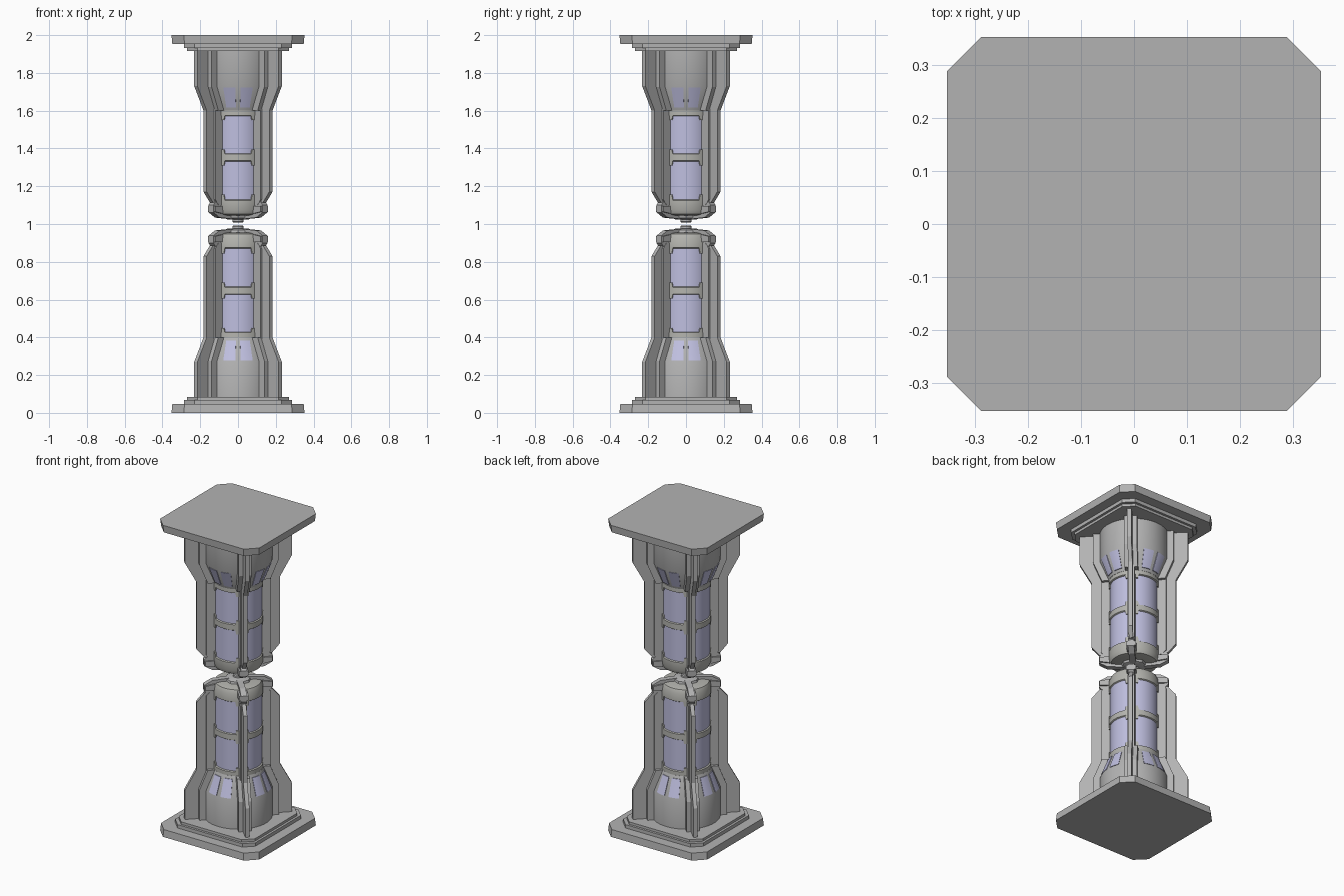
import bpy, bmesh, math
from mathutils import Matrix, Vector

if "Cube" in bpy.data.objects:
    bpy.data.objects.remove(bpy.data.objects["Cube"])


def mat(name, rgb):
    m = bpy.data.materials.new(name)
    m.diffuse_color = (*rgb, 1)
    m.use_nodes = True
    m.node_tree.nodes["Principled BSDF"].inputs["Base Color"].default_value = m.diffuse_color
    return m


GREY = mat("steel_grey", (0.45, 0.45, 0.45))
WARM = mat("warm_grey", (0.46, 0.46, 0.43))
BLUE = mat("pale_blue", (0.52, 0.52, 0.74))


def finish(name, bm, material, smooth=False):
    """Lower-half part, mirrored upward about z = 1."""
    bmesh.ops.recalc_face_normals(bm, faces=bm.faces)
    bm.transform(Matrix.Translation((0, 0, -1)))
    me = bpy.data.meshes.new(name)
    bm.to_mesh(me)
    bm.free()
    me.materials.append(material)
    if smooth:
        for p in me.polygons:
            p.use_smooth = True
        me.set_sharp_from_angle(angle=math.radians(30))
    ob = bpy.data.objects.new(name, me)
    ob.location.z = 1
    bpy.context.collection.objects.link(ob)
    md = ob.modifiers.new("mirror_up", 'MIRROR')
    md.use_axis = (False, False, True)
    md.use_mirror_merge = False
    return ob


def lathe(name, profile, material, n=48):
    bm = bmesh.new()
    rings = [[bm.verts.new((r * math.cos(i * math.tau / n), r * math.sin(i * math.tau / n), z))
              for i in range(n)] for r, z in profile]
    for a, b in zip(rings, rings[1:]):
        for i in range(n):
            j = (i + 1) % n
            bm.faces.new((a[i], a[j], b[j], b[i]))
    bm.faces.new(rings[0])
    bm.faces.new(rings[-1])
    return finish(name, bm, material, True)


def arc_plates(name, spans, r0, z0, r1, z1, t, material, steps=6, taper=0):
    """Curved plates following a cone; spans are (start, end) degrees."""
    bm = bmesh.new()
    for a0, a1 in spans:
        cols = []
        for i in range(steps + 1):
            f = i / steps
            lo = math.radians(a0 + (a1 - a0) * f)
            hi = math.radians(a0 + taper + (a1 - a0 - 2 * taper) * f)
            cols.append([bm.verts.new((r * math.cos(a), r * math.sin(a), z))
                         for r, z, a in ((r0, z0, lo), (r0 + t, z0, lo),
                                         (r1 + t, z1, hi), (r1, z1, hi))])
        for a, b in zip(cols, cols[1:]):
            for k in range(4):
                bm.faces.new((a[k], a[(k + 1) % 4], b[(k + 1) % 4], b[k]))
        bm.faces.new(cols[0])
        bm.faces.new(cols[-1])
    return finish(name, bm, material, True)


def fins(name, profile, half, material):
    """Radial (r, z) outline thickened and repeated on the four diagonals."""
    bm = bmesh.new()
    for k in range(4):
        rot = Matrix.Rotation(math.radians(45 + 90 * k), 3, 'Z')
        a, b = [[bm.verts.new(rot @ Vector((r, s * half, z))) for r, z in profile]
                for s in (-1, 1)]
        bm.faces.new(a)
        bm.faces.new(b)
        for i in range(len(a)):
            j = (i + 1) % len(a)
            bm.faces.new((a[i], a[j], b[j], b[i]))
    return finish(name, bm, material)


def plate(name, h, c, z0, z1, inset=0):
    """Square slab with clipped corners."""
    bm = bmesh.new()
    rows = []
    for z, e in ((z0, h), (z1, h - inset)):
        k = e - c
        pts = [(e, -k), (e, k), (k, e), (-k, e), (-e, k), (-e, -k), (-k, -e), (k, -e)]
        rows.append([bm.verts.new((x, y, z)) for x, y in pts])
    a, b = rows
    bm.faces.new(a)
    bm.faces.new(b)
    for i in range(8):
        j = (i + 1) % 8
        bm.faces.new((a[i], a[j], b[j], b[i]))
    return finish(name, bm, GREY)


# Stepped end plates
plate("end_plate", 0.352, 0.065, 0.0, 0.046, 0.004)
plate("middle_step", 0.285, 0.055, 0.046, 0.068)
plate("inner_step", 0.27, 0.055, 0.068, 0.084)

# Bell-shaped foot, glass tube and rounded tube end
lathe("bell_foot", [(0.2, 0.08), (0.2, 0.27), (0.148, 0.4), (0.13, 0.4)], GREY)
lathe("glass_tube", [(0.139, 0.39), (0.139, 0.89)], BLUE)
lathe("lower_collar", [(0.147, 0.395), (0.147, 0.425), (0.138, 0.43)], WARM)
lathe("middle_band", [(0.138, 0.625), (0.146, 0.63), (0.146, 0.665), (0.138, 0.67)], WARM)
lathe("tube_end", [(0.138, 0.87), (0.146, 0.875), (0.146, 0.925), (0.135, 0.948),
                   (0.1, 0.955)], WARM)

# Band tabs flaring beside each rib
tabs = [(45 + 90 * k - 17, 45 + 90 * k + 17) for k in range(4)]
for nm, za, zb in (("collar_tabs", 0.42, 0.45), ("band_upper_tabs", 0.66, 0.69)):
    arc_plates(nm, tabs, 0.136, za, 0.136, zb, 0.01, WARM, taper=3)
for nm, za, zb in (("band_lower_tabs", 0.635, 0.605), ("end_tabs", 0.88, 0.845)):
    arc_plates(nm, tabs, 0.136, za, 0.136, zb, 0.01, WARM, taper=3)

# Paired windows on the cone of the bell
wins = [s for k in range(4) for s in ((90 * k + 4, 90 * k + 23), (90 * k - 23, 90 * k - 4))]
arc_plates("foot_windows", wins, 0.194, 0.278, 0.153, 0.383, 0.006, BLUE)

# Thin outer fins, thick inner ribs
fins("outer_fins", [(0.1, 0.08), (0.316, 0.08), (0.316, 0.27), (0.246, 0.4), (0.246, 0.83),
                    (0.2, 0.885), (0.1, 0.885)], 0.012, GREY)
fins("foot_ribs", [(0.1, 0.08), (0.235, 0.08), (0.235, 0.275), (0.185, 0.4), (0.1, 0.4)],
     0.038, GREY)
fins("tube_ribs", [(0.1, 0.39), (0.19, 0.39), (0.19, 0.87), (0.165, 0.9), (0.1, 0.9)],
     0.02, GREY)

# Claw arms gripping the tube end, with hub and contact tip
fins("claw_arms", [(0.13, 0.88), (0.185, 0.88), (0.203, 0.9), (0.203, 0.938), (0.155, 0.966),
                   (0.05, 0.974), (0.05, 0.95), (0.13, 0.945)], 0.018, GREY)
fins("claw_knuckles", [(0.14, 0.905), (0.198, 0.905), (0.198, 0.935), (0.14, 0.945)],
     0.028, GREY)
lathe("hub", [(0.08, 0.95), (0.075, 0.968), (0.055, 0.976)], GREY, 8)
lathe("contact_tip", [(0.03, 0.97), (0.03, 0.987), (0.024, 0.992)], GREY, 16)
